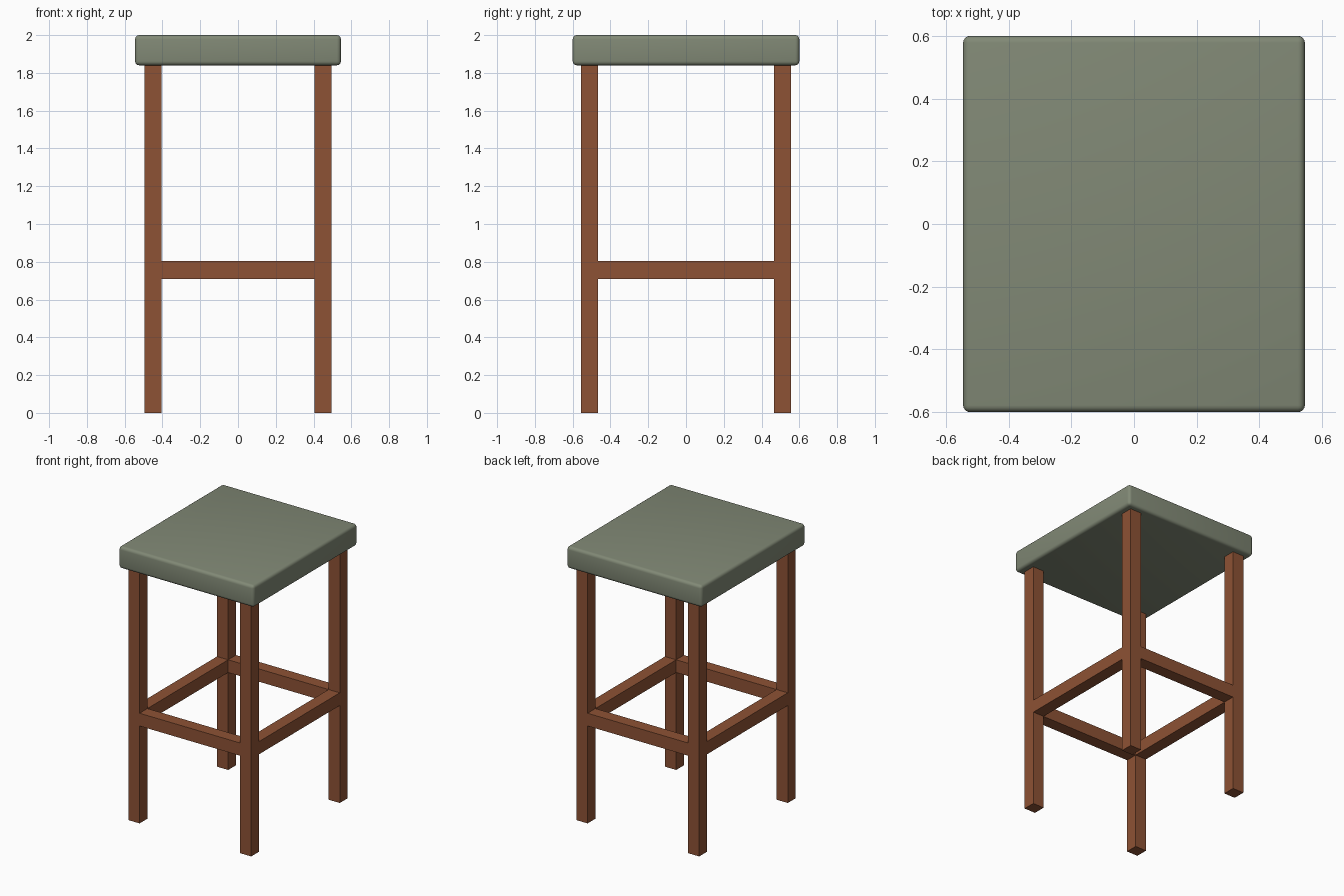
import bpy

if "Cube" in bpy.data.objects:
    bpy.data.objects.remove(bpy.data.objects["Cube"])


def material(name, colour):
    m = bpy.data.materials.new(name)
    m.diffuse_color = (*colour, 1)
    m.use_nodes = True
    m.node_tree.nodes["Principled BSDF"].inputs["Base Color"].default_value = m.diffuse_color
    return m


wood = material("brown wood", (0.27, 0.085, 0.035))
pad = material("sage green", (0.22, 0.25, 0.18))


def box(name, lo, hi, mat):
    bpy.ops.mesh.primitive_cube_add(size=1, location=[(a + b) / 2 for a, b in zip(lo, hi)])
    ob = bpy.context.object
    ob.name = name
    ob.scale = [b - a for a, b in zip(lo, hi)]
    bpy.ops.object.transform_apply(location=False, rotation=False, scale=True)
    ob.data.materials.append(mat)
    return ob


X0, X1 = 0.405, 0.495      # inner and outer leg faces, x
Y0, Y1 = 0.465, 0.555      # inner and outer leg faces, y
Z0, Z1 = 0.71, 0.803       # rail bottom and top
SEAT = 1.84

# Padded seat with softly rounded edges
seat = box("seat", (-0.545, -0.6, SEAT), (0.545, 0.6, 2.0), pad)
bevel = seat.modifiers.new("rounded edges", "BEVEL")
bevel.width = 0.022
bevel.segments = 4
bpy.context.view_layer.objects.active = seat
bpy.ops.object.modifier_apply(modifier=bevel.name)
bpy.ops.object.shade_smooth_by_angle()

# Four square legs
for sy, end in ((-1, "front"), (1, "back")):
    for sx, side in ((-1, "left"), (1, "right")):
        xs, ys = sorted((sx * X0, sx * X1)), sorted((sy * Y0, sy * Y1))
        box(f"{end}_{side}_leg", (xs[0], ys[0], 0), (xs[1], ys[1], SEAT), wood)

# Foot rails running between the legs, flush with them
for sy, end in ((-1, "front"), (1, "back")):
    ys = sorted((sy * Y0, sy * Y1))
    box(f"{end}_foot_rail", (-X0, ys[0], Z0), (X0, ys[1], Z1), wood)
for sx, side in ((-1, "left"), (1, "right")):
    xs = sorted((sx * X0, sx * X1))
    box(f"{side}_foot_rail", (xs[0], -Y0, Z0), (xs[1], Y0, Z1), wood)
